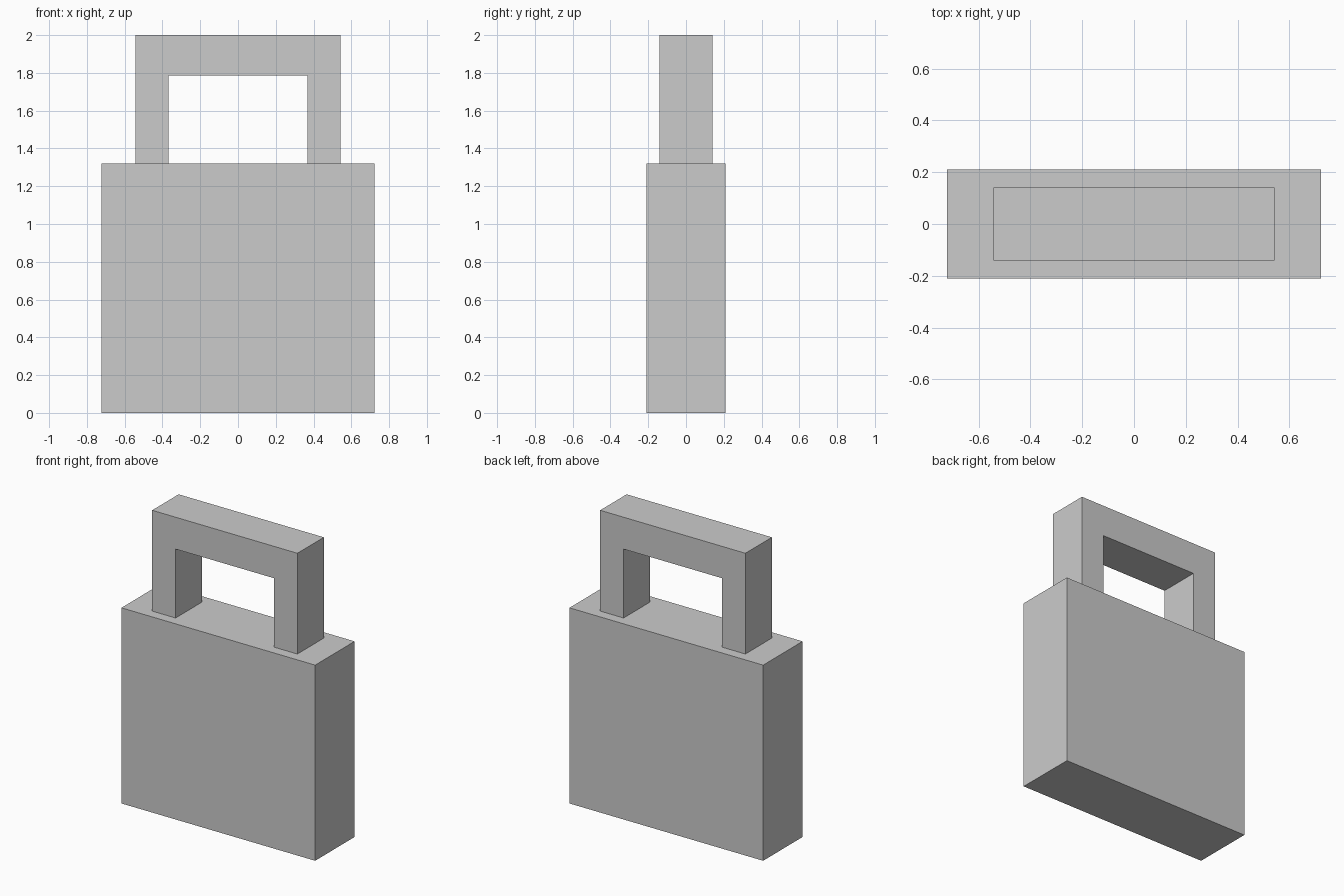
import bpy, bmesh

if "Cube" in bpy.data.objects:
    bpy.data.objects.remove(bpy.data.objects["Cube"])


def extruded(name, profile, half_depth):
    """Extrude a closed (x, z) profile along y, centred on y = 0."""
    bm = bmesh.new()
    face = bm.faces.new([bm.verts.new((x, -half_depth, z)) for x, z in profile])
    result = bmesh.ops.extrude_face_region(bm, geom=[face])
    verts = [v for v in result["geom"] if isinstance(v, bmesh.types.BMVert)]
    bmesh.ops.translate(bm, verts=verts, vec=(0, 2 * half_depth, 0))
    bmesh.ops.recalc_face_normals(bm, faces=bm.faces)
    mesh = bpy.data.meshes.new(name)
    bm.to_mesh(mesh)
    bm.free()
    obj = bpy.data.objects.new(name, mesh)
    bpy.context.collection.objects.link(obj)
    return obj


def mirrored(half):
    """Complete a right-hand half profile with its mirror image in x."""
    return half + [(-x, z) for x, z in reversed(half)]


BODY_TOP = 1.32

# Padlock body: plain block
extruded("lock_body", mirrored([(0.723, 0), (0.723, BODY_TOP)]), 0.21)

# Shackle: square-cornered arch standing on the body
extruded("shackle", mirrored([(0.367, 1.785), (0.367, BODY_TOP),
                              (0.542, BODY_TOP), (0.542, 2.0)]), 0.141)
